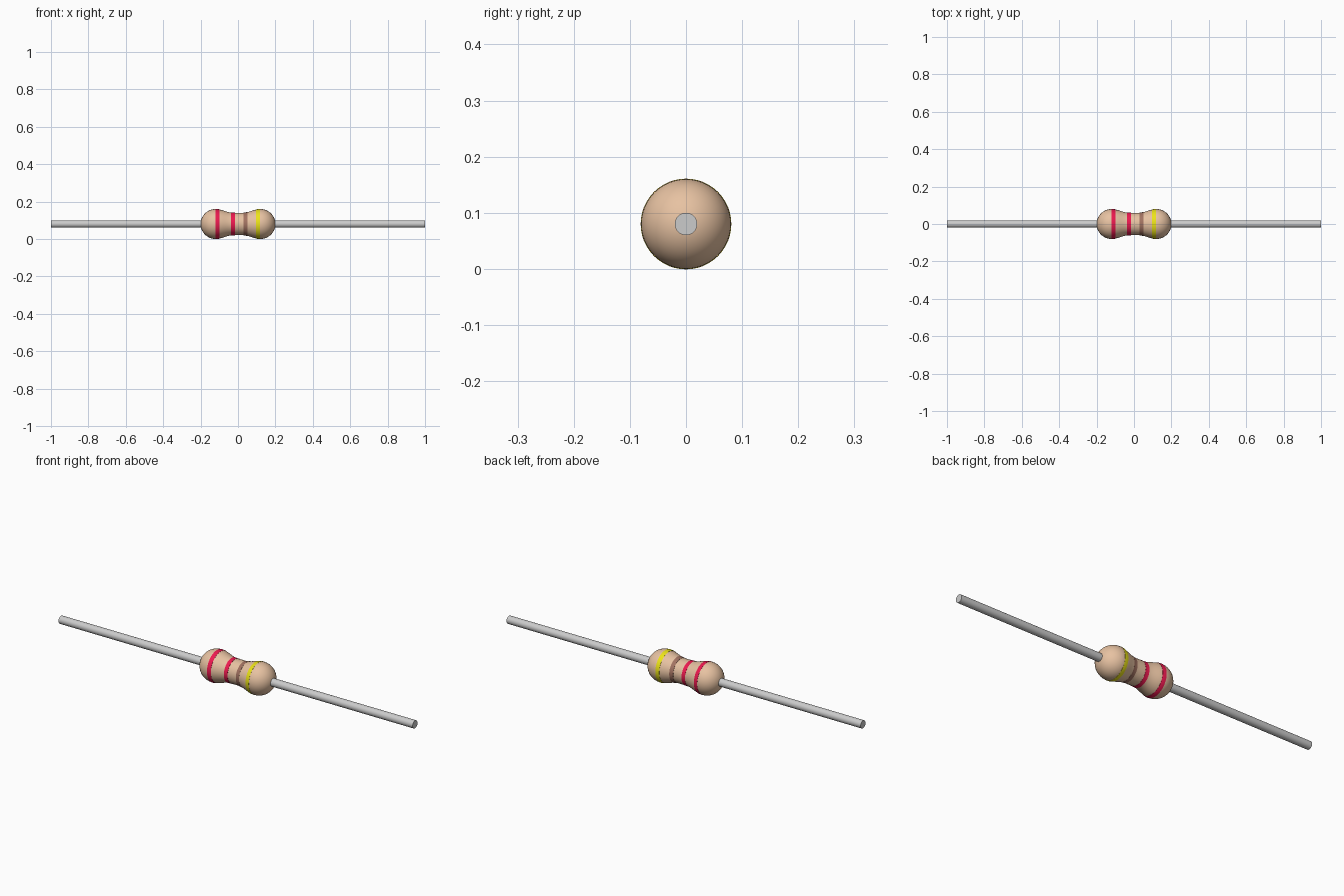
import bpy, bmesh
from math import sin, cos, pi, sqrt, radians

if "Cube" in bpy.data.objects:
    bpy.data.objects.remove(bpy.data.objects["Cube"])

AXIS_Z = 0.08
SIDES = 48


def material(name, color):
    m = bpy.data.materials.new(name)
    m.diffuse_color = (*color, 1)
    m.use_nodes = True
    m.node_tree.nodes["Principled BSDF"].inputs["Base Color"].default_value = m.diffuse_color
    return m


def revolve(name, profile, mat=None, sides=SIDES):
    """Spin (x, radius) points around the lead axis; radius 0 makes a pole."""
    bm = bmesh.new()
    rings = []
    for x, r in profile:
        if r == 0:
            rings.append([bm.verts.new((x, 0, AXIS_Z))] * sides)
        else:
            rings.append([bm.verts.new((x, r * cos(2 * pi * i / sides),
                                        AXIS_Z + r * sin(2 * pi * i / sides)))
                          for i in range(sides)])
    for a, b in zip(rings, rings[1:]):
        for i in range(sides):
            j = (i + 1) % sides
            bm.faces.new(list(dict.fromkeys((a[i], a[j], b[j], b[i]))))
    bmesh.ops.recalc_face_normals(bm, faces=bm.faces)
    me = bpy.data.meshes.new(name)
    bm.to_mesh(me)
    bm.free()
    ob = bpy.data.objects.new(name, me)
    bpy.context.collection.objects.link(ob)
    if mat:
        me.materials.append(mat)
    bpy.ops.object.select_all(action='DESELECT')
    ob.select_set(True)
    bpy.context.view_layer.objects.active = ob
    bpy.ops.object.shade_smooth_by_angle(angle=radians(35))
    return ob


def body_radius(x):
    """Round ends of radius 0.08 blending into a 0.06 waist."""
    d = abs(x)
    if d > 0.12:
        return sqrt(max(0, 0.08 ** 2 - (d - 0.12) ** 2))
    t = min(1, max(0, (d - 0.025) / 0.095))
    return 0.06 + 0.02 * t * t * (3 - 2 * t)


# Ceramic body
caps = [(0.12 + 0.08 * cos(a), 0.08 * sin(a))
        for a in (i * pi / 24 for i in range(1, 13))]
middle = [(x, body_radius(x)) for x in (-0.11 + 0.01 * i for i in range(23))]
profile = ([(-0.2, 0)] + [(-x, r) for x, r in caps] + middle
           + caps[::-1] + [(0.2, 0)])
revolve("body", profile, material("tan", (0.80, 0.54, 0.36)))

# Colour bands, a hair proud of the body
red = material("red", (0.85, 0.01, 0.08))
bands = [("band_1", -0.109, red), ("band_2", -0.027, red),
         ("band_3", 0.04, material("brown", (0.36, 0.17, 0.12))),
         ("band_4", 0.107, material("yellow", (0.83, 0.76, 0.01)))]
for name, cx, mat in bands:
    xs = [cx - 0.01 + 0.005 * i for i in range(5)]
    outer = [(x, body_radius(x) + 0.0008) for x in xs]
    revolve(name, [(xs[0], body_radius(xs[0]) - 0.001)] + outer
            + [(xs[-1], body_radius(xs[-1]) - 0.001)], mat)

# Wire leads
for name, s in (("left_lead", -1), ("right_lead", 1)):
    revolve(name, [(s * 0.19, 0), (s * 0.19, 0.02), (s, 0.02), (s, 0)], sides=32)
